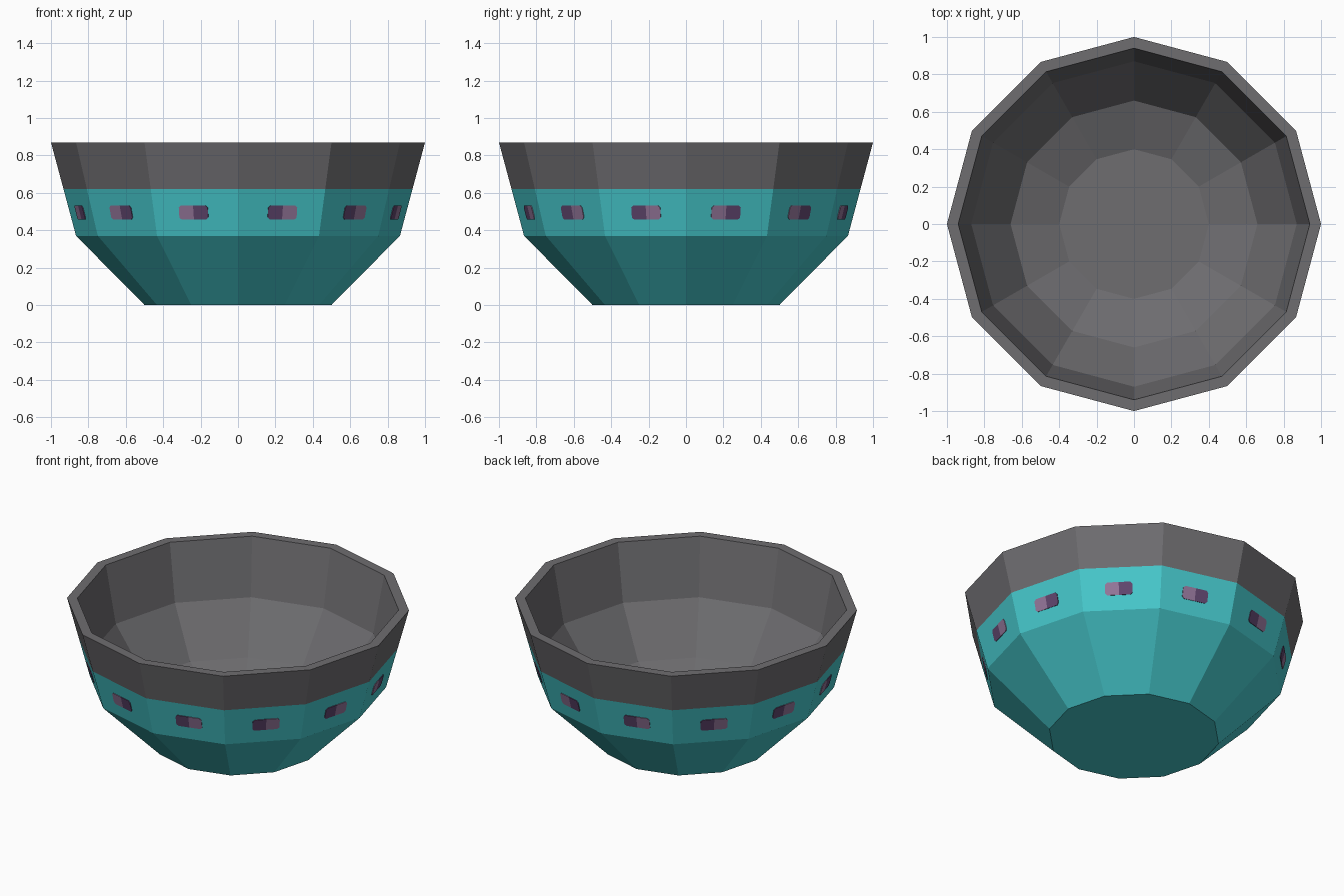
import bpy, bmesh, math
from mathutils import Vector

cube = bpy.data.objects.get("Cube")
if cube:
    bpy.data.objects.remove(cube)

SIDES = 12


def srgb(r, g, b):
    return tuple((c / 255 / 12.92) if c < 11 else ((c / 255 + 0.055) / 1.055) ** 2.4
                 for c in (r, g, b)) + (1.0,)


def material(name, colour):
    m = bpy.data.materials.new(name)
    m.use_nodes = True
    m.diffuse_color = colour
    bsdf = next(n for n in m.node_tree.nodes if n.type == 'BSDF_PRINCIPLED')
    bsdf.inputs["Base Color"].default_value = colour
    return m


grey = material("grey", srgb(110, 109, 112))
teal = material("teal", srgb(70, 200, 204))
light_purple = material("light purple", srgb(148, 118, 154))
dark_purple = material("dark purple", srgb(96, 70, 110))


def finish(name, bm, mats):
    mesh = bpy.data.meshes.new(name)
    bm.to_mesh(mesh)
    bm.free()
    for m in mats:
        mesh.materials.append(m)
    obj = bpy.data.objects.new(name, mesh)
    bpy.context.collection.objects.link(obj)
    return obj


# Bowl shell: (radius, height) from the foot, over the rim, down to the inner floor
profile = [(0.5, 0), (0.866, 0.37), (0.933, 0.62), (1.0, 0.87),
           (0.94, 0.87), (0.87, 0.51), (0.66, 0.22), (0.4, 0.12)]
TEAL_BANDS = 2

bm = bmesh.new()
rings = []
for r, z in profile:
    rings.append([bm.verts.new((r * math.cos(a), r * math.sin(a), z))
                  for a in (math.tau * i / SIDES for i in range(SIDES))])
for band, (low, high) in enumerate(zip(rings, rings[1:])):
    for i in range(SIDES):
        j = (i + 1) % SIDES
        face = bm.faces.new((low[i], low[j], high[j], high[i]))
        face.material_index = 1 if band < TEAL_BANDS else 0
foot = bm.faces.new(rings[0][::-1])
foot.material_index = 1
bm.faces.new(rings[-1])
finish("bowl", bm, [grey, teal])

# Two-tone inlays on the upper teal band, mirrored from quarter to quarter
HALF_LENGTH, HALF_HEIGHT, CHAMFER, LIFT = 0.08, 0.039, 0.012, 0.004
apothem = math.cos(math.pi / SIDES)
(r0, z0), (r1, z1) = profile[1], profile[2]
lean = (r1 - r0) * apothem / (z1 - z0)


def half_outline(d):
    # Rectangle from the centre line towards side d, with clipped outer corners
    l, h, c = HALF_LENGTH, HALF_HEIGHT, CHAMFER
    pts = [(0, -h), (l - c, -h), (l, c - h), (l, h - c), (l - c, h), (0, h)]
    return [(d * x, y) for x, y in pts]


bm = bmesh.new()
for i in range(SIDES):
    a = math.tau * (i + 0.5) / SIDES
    side = -1 if math.sin(2 * a) > 0 else 1
    out = Vector((math.cos(a), math.sin(a), 0))
    along = Vector((-math.sin(a), math.cos(a), 0))
    up = (out * lean + Vector((0, 0, 1))).normalized()
    normal = along.cross(up)
    centre = out * ((r0 + r1) / 2 * apothem) + Vector((0, 0, (z0 + z1) / 2))
    centre += along * 0.0125 * side
    for index, d in enumerate((side, -side)):
        base, top = ([bm.verts.new(centre + along * x + up * y + normal * n)
                      for x, y in half_outline(d)] for n in (-LIFT / 2, LIFT))
        faces = [bm.faces.new(top), bm.faces.new(base[::-1])]
        for k in range(len(top)):
            m = (k + 1) % len(top)
            faces.append(bm.faces.new((base[k], base[m], top[m], top[k])))
        for f in faces:
            f.material_index = index
bmesh.ops.recalc_face_normals(bm, faces=bm.faces)
finish("band_inlays", bm, [light_purple, dark_purple])
